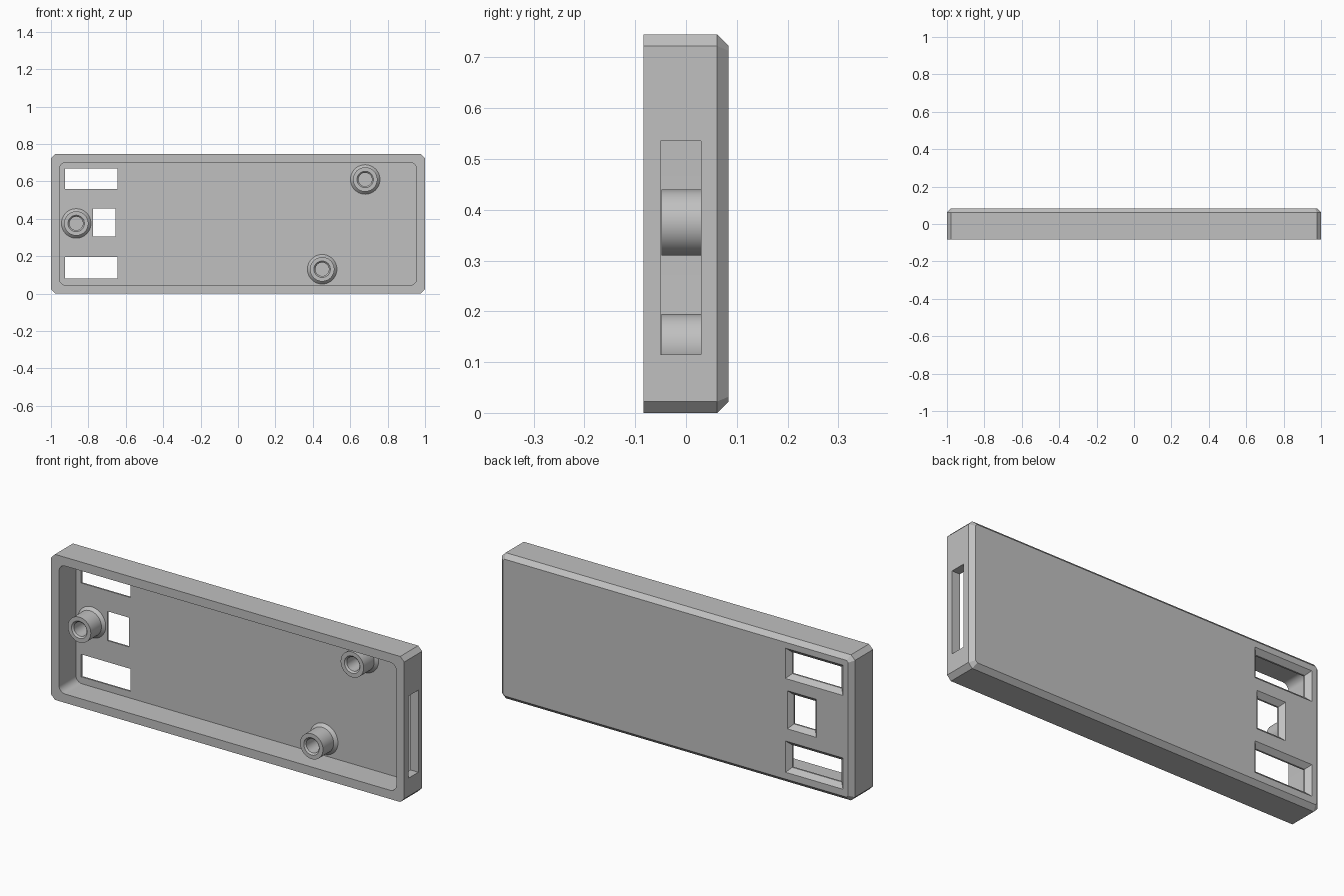
import bpy, bmesh, math

if "Cube" in bpy.data.objects:
    bpy.data.objects.remove(bpy.data.objects["Cube"], do_unlink=True)

HALF, HEIGHT, DEPTH = 1.0, 0.745, 0.084
CHAMFER = 0.0225
FLOOR = 0.053

grey = bpy.data.materials.new("plain grey")
grey.use_nodes = True
colour = (0.53, 0.53, 0.53, 1)
grey.diffuse_color = colour
grey.node_tree.nodes["Principled BSDF"].inputs["Base Color"].default_value = colour


def rect(x0, x1, z0, z1, corner=0.0, steps=1):
    """Rectangle outline with square, cut (1 step) or round corners."""
    if corner == 0:
        return [(x1, z1), (x0, z1), (x0, z0), (x1, z0)]
    centres = rect(x0 + corner, x1 - corner, z0 + corner, z1 - corner)
    return [(cx + corner * math.cos(a), cz + corner * math.sin(a))
            for q, (cx, cz) in enumerate(centres)
            for a in [(q + i / steps) * math.pi / 2 for i in range(steps + 1)]]


def circle(cx, cz, r, n=48):
    return [(cx + r * math.cos(2 * math.pi * i / n),
             cz + r * math.sin(2 * math.pi * i / n)) for i in range(n)]


def loft(name, layers):
    """Solid through equal-sized outlines placed at successive y positions."""
    bm = bmesh.new()
    rings = [[bm.verts.new((x, y, z)) for x, z in pts] for pts, y in layers]
    for a, b in zip(rings, rings[1:]):
        for i in range(len(a)):
            j = (i + 1) % len(a)
            bm.faces.new((a[i], a[j], b[j], b[i]))
    bm.faces.new(rings[0])
    bm.faces.new(rings[-1])
    bmesh.ops.recalc_face_normals(bm, faces=bm.faces)
    mesh = bpy.data.meshes.new(name)
    bm.to_mesh(mesh)
    bm.free()
    mesh.materials.append(grey)
    obj = bpy.data.objects.new(name, mesh)
    bpy.context.collection.objects.link(obj)
    return obj


def cut(target, cutter):
    """Subtract the cutter for good and discard it."""
    mod = target.modifiers.new("cut", 'BOOLEAN')
    mod.operation, mod.solver, mod.object = 'DIFFERENCE', 'EXACT', cutter
    bpy.context.view_layer.objects.active = target
    bpy.ops.object.modifier_apply(modifier=mod.name)
    bpy.data.objects.remove(cutter, do_unlink=True)


# Outer case with cut corners and a chamfered back edge
outline = rect(-HALF, HALF, 0, HEIGHT, CHAMFER)
back = rect(-HALF + CHAMFER, HALF - CHAMFER, CHAMFER, HEIGHT - CHAMFER,
            CHAMFER * (math.sqrt(2) - 1))
case = loft("case", [(outline, -DEPTH), (outline, DEPTH - CHAMFER), (back, DEPTH)])

# Open front cavity with rounded corners
hollow = rect(-0.955, 0.955, 0.045, 0.70, 0.035, 8)
cut(case, loft("cavity_cutter", [(hollow, -0.2), (hollow, FLOOR)]))

# Windows through the floor, flared towards the back
for x0, x1, z0, z1 in [(-0.925, -0.645, 0.56, 0.67),
                       (-0.925, -0.645, 0.08, 0.195),
                       (-0.775, -0.655, 0.305, 0.455)]:
    def grown(e):
        return rect(x0 - e, x1 + e, z0 - e, z1 + e)
    cut(case, loft("window_cutter", [(grown(0), 0.0), (grown(0), DEPTH - CHAMFER),
                                     (grown(CHAMFER), DEPTH), (grown(CHAMFER), 0.1)]))

# Long slot in the end wall
slot = rect(0.92, 1.1, 0.115, 0.535)
cut(case, loft("slot_cutter", [(slot, -0.05), (slot, 0.03)]))

# Screw posts: blind hole, countersunk rim, flared foot
profile = [(0.036, 0.04), (0.036, -0.040), (0.044, -0.048), (0.065, -0.048),
           (0.065, 0.038), (0.079, FLOOR), (0.079, FLOOR + 0.002)]
posts = [loft(f"screw_post_{n}", [(circle(x, z, r), y) for r, y in profile])
         for n, (x, z) in enumerate([(-0.865, 0.375), (0.45, 0.13), (0.68, 0.61)], 1)]

# Smooth the round parts, keep hard edges
bpy.ops.object.select_all(action='DESELECT')
for obj in [case] + posts:
    obj.select_set(True)
bpy.context.view_layer.objects.active = case
bpy.ops.object.shade_smooth_by_angle(angle=math.radians(25))
